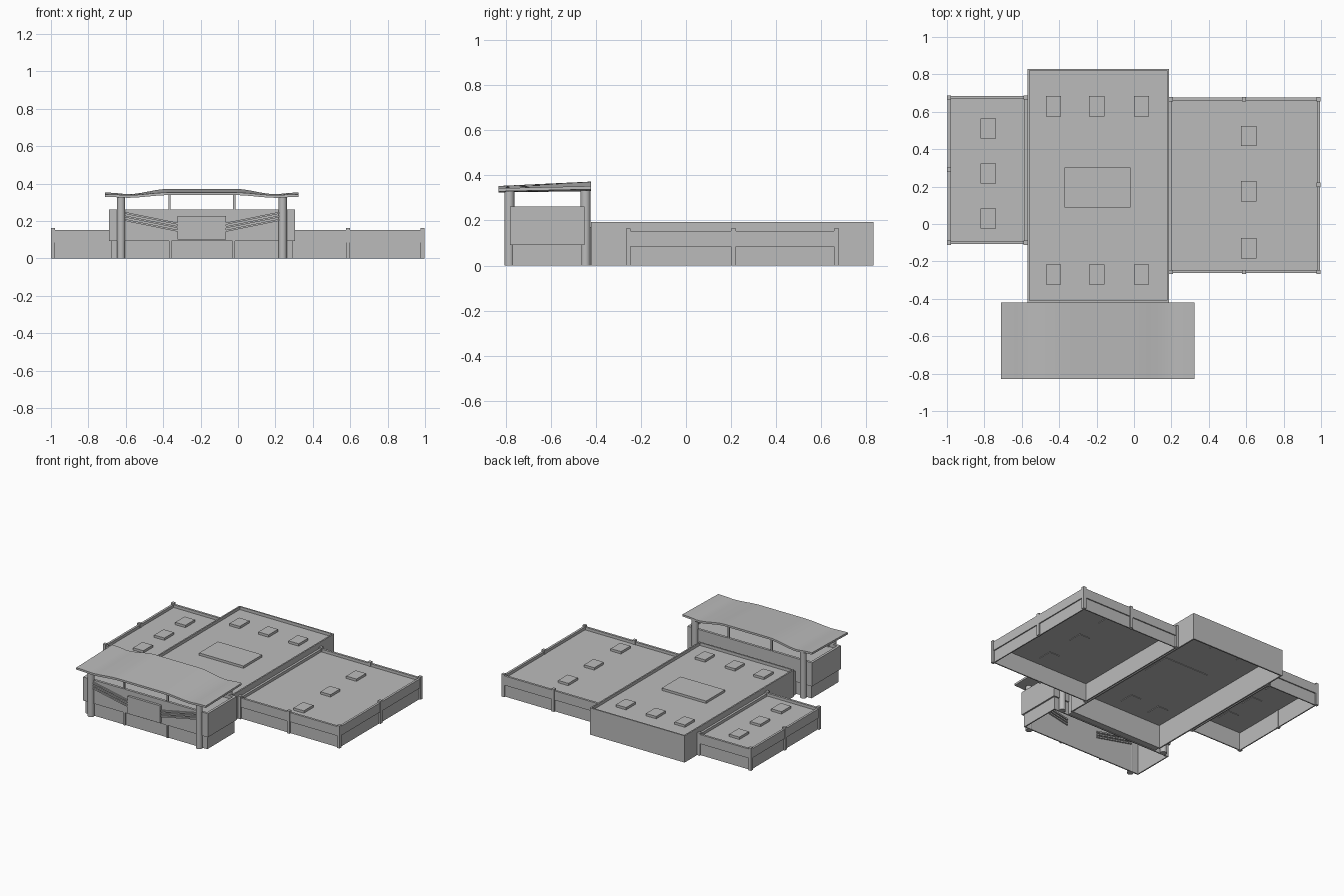
import bpy, bmesh, math
from mathutils import Matrix

if "Cube" in bpy.data.objects:
    bpy.data.objects.remove(bpy.data.objects["Cube"], do_unlink=True)

GREY = (0.5, 0.5, 0.5, 1)
grey = bpy.data.materials.new("plain_grey")
grey.use_nodes = True
grey.diffuse_color = GREY
grey.node_tree.nodes["Principled BSDF"].inputs["Base Color"].default_value = GREY


def finish(name, bm):
    bmesh.ops.recalc_face_normals(bm, faces=bm.faces)
    mesh = bpy.data.meshes.new(name)
    bm.to_mesh(mesh)
    bm.free()
    mesh.materials.append(grey)
    obj = bpy.data.objects.new(name, mesh)
    bpy.context.collection.objects.link(obj)
    return obj


def add_box(bm, x0, x1, y0, y1, z0, z1):
    ret = bmesh.ops.create_cube(bm, size=1)
    for v in ret["verts"]:
        v.co.x = x1 if v.co.x > 0 else x0
        v.co.y = y1 if v.co.y > 0 else y0
        v.co.z = z1 if v.co.z > 0 else z0


def box(name, *bounds):
    bm = bmesh.new()
    add_box(bm, *bounds)
    return finish(name, bm)


def wall_ring(name, x0, x1, y0, y1, z0, z1, t=0.01):
    """Four thin walls, open above and below."""
    bm = bmesh.new()
    add_box(bm, x0, x1, y0, y0 + t, z0, z1)
    add_box(bm, x0, x1, y1 - t, y1, z0, z1)
    add_box(bm, x0, x0 + t, y0 + t, y1 - t, z0, z1)
    add_box(bm, x1 - t, x1, y0 + t, y1 - t, z0, z1)
    return finish(name, bm)


def deck(name, x0, x1, y0, y1, z):
    return box(name, x0, x1, y0, y1, z - 0.004, z)


def skylights(name, xs, ys, z, sx=0.041, sy=0.054):
    bm = bmesh.new()
    for x in xs:
        for y in ys:
            add_box(bm, x - sx, x + sx, y - sy, y + sy, z - 0.008, z + 0.017)
    return finish(name, bm)


def posts(name, points, half, z0, z1):
    bm = bmesh.new()
    for x, y in points:
        add_box(bm, x - half, x + half, y - half, y + half, z0, z1)
    return finish(name, bm)


# Main hall
wall_ring("hall_walls", -0.57, 0.187, -0.42, 0.83, 0, 0.193)
deck("hall_roof", -0.565, 0.182, -0.415, 0.825, 0.172)
skylights("hall_skylights", (-0.43, -0.2, 0.04), (-0.27, 0.63), 0.172)
skylights("hall_large_skylight", (-0.195,), (0.195,), 0.172, 0.177, 0.107)


# Side wings: upper band overhangs a recessed lower wall, with posts
def wing(side, x0, x1, y0, y1, post_points, sky_x, sky_ys):
    wall_ring(side + "_wing_band", x0, x1, y0, y1, 0.085, 0.152, 0.016)
    wall_ring(side + "_wing_lower_wall", x0 + 0.008, x1 - 0.008,
              y0 + 0.008, y1 - 0.008, 0, 0.085, 0.008)
    deck(side + "_wing_roof", x0 + 0.01, x1 - 0.01, y0 + 0.01, y1 - 0.01, 0.132)
    skylights(side + "_wing_skylights", (sky_x,), sky_ys, 0.132)
    posts(side + "_wing_posts", post_points, 0.011, 0, 0.163)


wing("left", 0.187, 0.995, -0.263, 0.675,
     [(x, y) for x in (0.197, 0.588, 0.987) for y in (-0.256, 0.667)] + [(0.987, 0.21)],
     0.613, (-0.13, 0.175, 0.47))
wing("right", -0.997, -0.57, -0.108, 0.684,
     [(x, y) for x in (-0.989, -0.58) for y in (-0.1, 0.676)] + [(-0.989, 0.29)],
     -0.78, (0.03, 0.27, 0.51))

# Entrance pavilion
MID = -0.193
wall_ring("pavilion_band", -0.69, 0.305, -0.78, -0.45, 0.092, 0.262, 0.018)
wall_ring("pavilion_lower_wall", -0.68, 0.294, -0.77, -0.46, 0, 0.092, 0.008)
deck("pavilion_roof", -0.68, 0.295, -0.77, -0.46, 0.24)
box("pavilion_link", -0.56, 0.177, -0.455, -0.415, 0.0, 0.17)
posts("pavilion_pilasters", [(MID + s * 0.17, -0.772) for s in (-1, 1)], 0.007, 0, 0.092)
box("front_panel", MID - 0.13, MID + 0.13, -0.797, -0.762, 0.102, 0.227)

# Sloping rails either side of the front panel
bm = bmesh.new()
for side in (-1, 1):
    for i in range(3):
        drop = i * 0.019
        xa, za = MID + side * 0.125, 0.185 - drop
        xb, zb = MID + side * 0.42, 0.245 - drop
        length = math.hypot(xb - xa, zb - za)
        m = (Matrix.Translation(((xa + xb) / 2, -0.771, (za + zb) / 2))
             @ Matrix.Rotation(-math.atan2(zb - za, xb - xa), 4, "Y")
             @ Matrix.Diagonal((length, 0.038, 0.01, 1)))
        bmesh.ops.create_cube(bm, size=1, matrix=m)
finish("sloping_rails", bm)

# Round columns and slim canopy struts
bm = bmesh.new()
for x in (MID - 0.432, MID + 0.432):
    for y in (-0.783, -0.445):
        bmesh.ops.create_cone(bm, cap_ends=True, segments=20, radius1=0.022,
                              radius2=0.022, depth=0.332,
                              matrix=Matrix.Translation((x, y, 0.166)))
columns = finish("canopy_columns", bm)
posts("canopy_struts", [(MID + s * 0.173, y) for s in (-1, 1) for y in (-0.773, -0.457)],
      0.006, 0.24, 0.345)


# Wavy canopy, rising towards the back
def wave(u):
    """Rear edge height against distance from the middle (0 to 1)."""
    if u < 0.33:
        return 0.372
    if u < 0.78:
        return 0.343 + 0.0145 * (1 + math.cos(math.pi * (u - 0.33) / 0.45))
    return 0.343 + 0.009 * math.sin(math.pi / 2 * (u - 0.78) / 0.22)


bm = bmesh.new()
STEPS, HALF, THICK = 48, 0.517, 0.014
rows = []
for i in range(STEPS + 1):
    u = 2 * i / STEPS - 1
    rear = wave(abs(u))
    front = 0.338 + (rear - 0.343) * 0.5
    x = MID + u * HALF
    rows.append([bm.verts.new(p) for p in (
        (x, -0.83, front), (x, -0.42, rear),
        (x, -0.42, rear - THICK), (x, -0.83, front - THICK))])
for a, b in zip(rows, rows[1:]):
    for k in range(4):
        n = (k + 1) % 4
        bm.faces.new((a[k], a[n], b[n], b[k]))
bm.faces.new(rows[0])
bm.faces.new(rows[-1])
canopy = finish("wavy_canopy", bm)

# Smooth shading on curved parts
bpy.ops.object.select_all(action="DESELECT")
for obj in (columns, canopy):
    obj.select_set(True)
bpy.context.view_layer.objects.active = canopy
bpy.ops.object.shade_smooth_by_angle(angle=math.radians(30))
